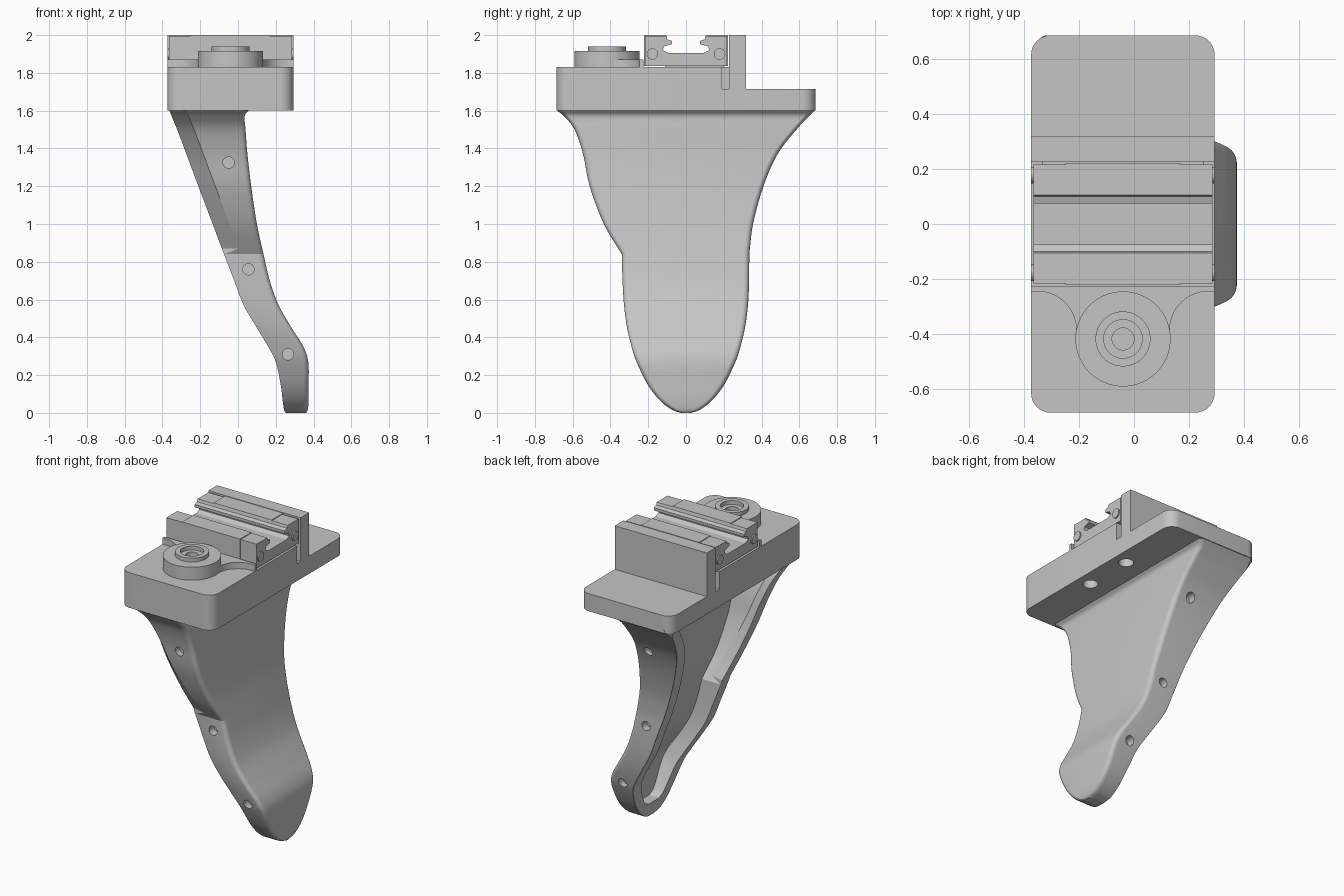
import bpy, bmesh, math
from mathutils import Vector

if "Cube" in bpy.data.objects:
    bpy.data.objects.remove(bpy.data.objects["Cube"])

grey = bpy.data.materials.new("plain_grey")
grey.use_nodes = True
GREY = (0.56, 0.56, 0.56, 1)
grey.diffuse_color = GREY
grey.node_tree.nodes["Principled BSDF"].inputs["Base Color"].default_value = GREY


def loft(name, rings):
    """Skin closed rings of equal length and cap both ends."""
    bm = bmesh.new()
    rows = [[bm.verts.new(p) for p in ring] for ring in rings]
    n = len(rows[0])
    for a, b in zip(rows, rows[1:]):
        for i in range(n):
            j = (i + 1) % n
            bm.faces.new((a[i], a[j], b[j], b[i]))
    bm.faces.new(rows[0][::-1])
    bm.faces.new(rows[-1])
    bmesh.ops.recalc_face_normals(bm, faces=bm.faces)
    mesh = bpy.data.meshes.new(name)
    bm.to_mesh(mesh)
    bm.free()
    mesh.materials.append(grey)
    ob = bpy.data.objects.new(name, mesh)
    bpy.context.collection.objects.link(ob)
    return ob


def prism(name, pts, lo, hi, axis="z"):
    """Extrude a 2D outline along an axis."""
    place = {"x": lambda a, b, h: (h, a, b),
             "y": lambda a, b, h: (a, h, b),
             "z": lambda a, b, h: (a, b, h)}[axis]
    return loft(name, [[place(a, b, h) for a, b in pts] for h in (lo, hi)])


def arc(cx, cy, r, a0, a1, n):
    angles = [math.radians(a0 + (a1 - a0) * i / n) for i in range(n + 1)]
    return [(cx + r * math.cos(a), cy + r * math.sin(a)) for a in angles]


def circle(cx, cy, r, n=32):
    return arc(cx, cy, r, 0, 360, n)[:-1]


def rect(x0, x1, y0, y1):
    return [(x0, y0), (x1, y0), (x1, y1), (x0, y1)]


def combine(ob, other, operation="DIFFERENCE"):
    mod = ob.modifiers.new("cut", "BOOLEAN")
    mod.operation, mod.object, mod.solver = operation, other, "EXACT"
    bpy.context.view_layer.objects.active = ob
    bpy.ops.object.modifier_apply(modifier=mod.name)
    bpy.data.objects.remove(other)


def smooth(ob, degrees=30):
    bpy.ops.object.select_all(action="DESELECT")
    ob.select_set(True)
    bpy.context.view_layer.objects.active = ob
    bpy.ops.object.shade_smooth_by_angle(angle=math.radians(degrees))


X0, X1, Y, MID = -0.374, 0.293, 0.686, -0.04

# Stepped plate with upright stop, rounded in plan
plate = prism("mounting_plate", [(-Y, 1.6), (Y, 1.6), (Y, 1.715), (.318, 1.715), (.318, 2),
                                 (.228, 2), (.228, 1.83), (-Y, 1.83)], X0 - .1, X1 + .1, "x")
R = 0.07
plan = []
for cx, cy, a in ((X1 - R, Y - R, 0), (X0 + R, Y - R, 90), (X0 + R, R - Y, 180), (X1 - R, R - Y, 270)):
    plan += arc(cx, cy, R, a, a + 90, 8)
combine(plate, prism("plan", plan, 1.5, 2.1), "INTERSECT")
for x in (X0, X1):
    combine(plate, prism("relief", rect(x - .04, x + .04, .19, .228), 1.715, 1.9))
for y in (-.165, .165):
    combine(plate, prism("screw_hole", circle(.2, y, .045), 1.5, 1.7))
smooth(plate)

# Low ridge that sweeps into the round boss
ridge_pts = [(X0, -.226), (X0, -.245)] + arc(-.35, -.385, .14, 90, 0, 10)
ridge_pts += arc(.27, -.385, .14, 180, 90, 10) + [(X1, -.245), (X1, -.226)]
smooth(prism("boss_ridge", ridge_pts, 1.825, 1.872))

# Boss turned from a radius and height profile
boss_profile = [(.173, 1.825), (.173, 1.915), (.1, 1.915), (.1, 1.94), (.07, 1.94),
                (.07, 1.915), (.04, 1.915), (.04, 1.87)]
smooth(loft("round_boss", [[(x, y, z) for x, y in circle(MID, -.418, r, 64)]
                           for r, z in boss_profile]))

# Slide carriage with an open channel
half = [(.222, 1.836), (.222, 2), (.105, 2), (.1, 1.978), (.075, 1.97), (.075, 1.952),
        (.118, 1.94), (.122, 1.92), (.095, 1.906)]
channel = half + [(-y, z) for y, z in reversed(half)]
prism("carriage_body", channel, -.25, .17, "x")
cap = [(math.copysign(min(abs(y), .216), y), min(z, 1.995)) for y, z in channel]
for side, lo, hi in (("right", X0 + .008, -.25), ("left", .17, X1 - .008)):
    prism(side + "_end_cap", cap, lo, hi, "x")
    for y in (-.178, .178):
        face = lo if side == "right" else hi
        smooth(prism(side + "_cap_screw", circle(y, 1.9, .03, 24), face - .008, face + .008, "x"))
prism("carriage_pad", rect(X0 + .06, X1 - .06, -.11, .2), 1.825, 1.84)

# Leg stations: height, front edge, back edge, inner face, outer face
stations = [(1.62, -.685, .685, -.362, .06), (1.6, -.68, .68, -.362, .055),
            (1.57, -.645, .65, -.351, .035), (1.5, -.59, .585, -.322, .04),
            (1.37, -.545, .485, -.273, .05), (1.2, -.51, .41, -.21, .07),
            (1, -.435, .355, -.134, .1), (.84, -.34, .335, -.074, .135),
            (.7, -.336, .334, -.02, .168), (.57, -.328, .328, .03, .215),
            (.45, -.312, .312, .1, .284), (.35, -.288, .288, .16, .346),
            (.27, -.262, .262, .2, .372), (.15, -.203, .203, .226, .374),
            (.07, -.142, .142, .236, .374), (.02, -.08, .08, .243, .37),
            (0, -.028, .028, .252, .362)]


def spline(rows, steps):
    """Catmull-Rom refinement of the station rows."""
    v = [Vector(r) for r in rows]
    v = [v[0] * 2 - v[1]] + v + [v[-1] * 2 - v[-2]]
    out = []
    for a, b, c, d in zip(v, v[1:], v[2:], v[3:]):
        for i in range(steps):
            t = i / steps
            out.append(b + (c - a) * t / 2 + (a * 2 - b * 5 + c * 4 - d) * t * t / 2
                       + (b * 3 - a - c * 3 + d) * t ** 3 / 2)
    return out + [v[-2]]


KINK = 0.84


def strip(z):
    """Depth and width of the sloped strip that grows above the kink."""
    depth = max(.001, .11 * max(0, (z - KINK) / (1.6 - KINK)) ** .5)
    return depth, min(.09, depth * 4)


def leg_ring(z, y0, y1, xb, xf):
    r = min(.03, (y1 - y0) * .4)
    d, w = strip(z)
    nip = max(.001, (z - 1.55) * .55)
    pts = [(xb, y0 + d), (xb + w, y0)]
    pts += arc(xf - r, y0 + r, r, -90, 0, 8) + arc(xf - r, y1 - r, r, 0, 90, 8)
    pts += [(xb + nip, y1), (xb, y1 - nip)]
    return [(x, y, z) for x, y in pts]


# Two splines meet at the kink so that the front edge keeps its corner there
split = [s[0] for s in stations].index(KINK)
rows = spline(stations[:split + 1], 5) + spline(stations[split:], 5)[1:]
leg = loft("curved_leg", [leg_ring(*r) for r in rows])

# Hollow the leg from its inner side, following the sloped strip
WALL, FLOOR = 0.085, 0.07


def pocket_ring(z, y0, y1, xb, xf):
    d, w = strip(z)
    low, high = y0 + WALL, y1 - WALL
    return [(x, y, z) for x, y in ((xb - .2, low + d), (xb, low + d), (xb + w, low),
                                   (xf - FLOOR, low), (xf - FLOOR, high), (xb - .2, high))]


hollow = [r for r in rows if .1 < r[0] < 1.61]
hollow.insert(0, hollow[0] + Vector((.06, 0, 0, 0, 0)))
hollow.append(hollow[-1] + Vector((-.02, .04, -.04, 0, 0)))
combine(leg, loft("pocket", [pocket_ring(*r) for r in hollow]))

# Blind cross holes in both side walls
for x, z, front, back in ((-.05, 1.325, -.49, .415), (.055, .76, -.285, .285), (.265, .31, -.225, .225)):
    for inner, outer in ((front, front - .3), (back, back + .3)):
        combine(leg, prism("cross_hole", circle(x, z, .03, 24), inner, outer, "y"))
smooth(leg, 17)
